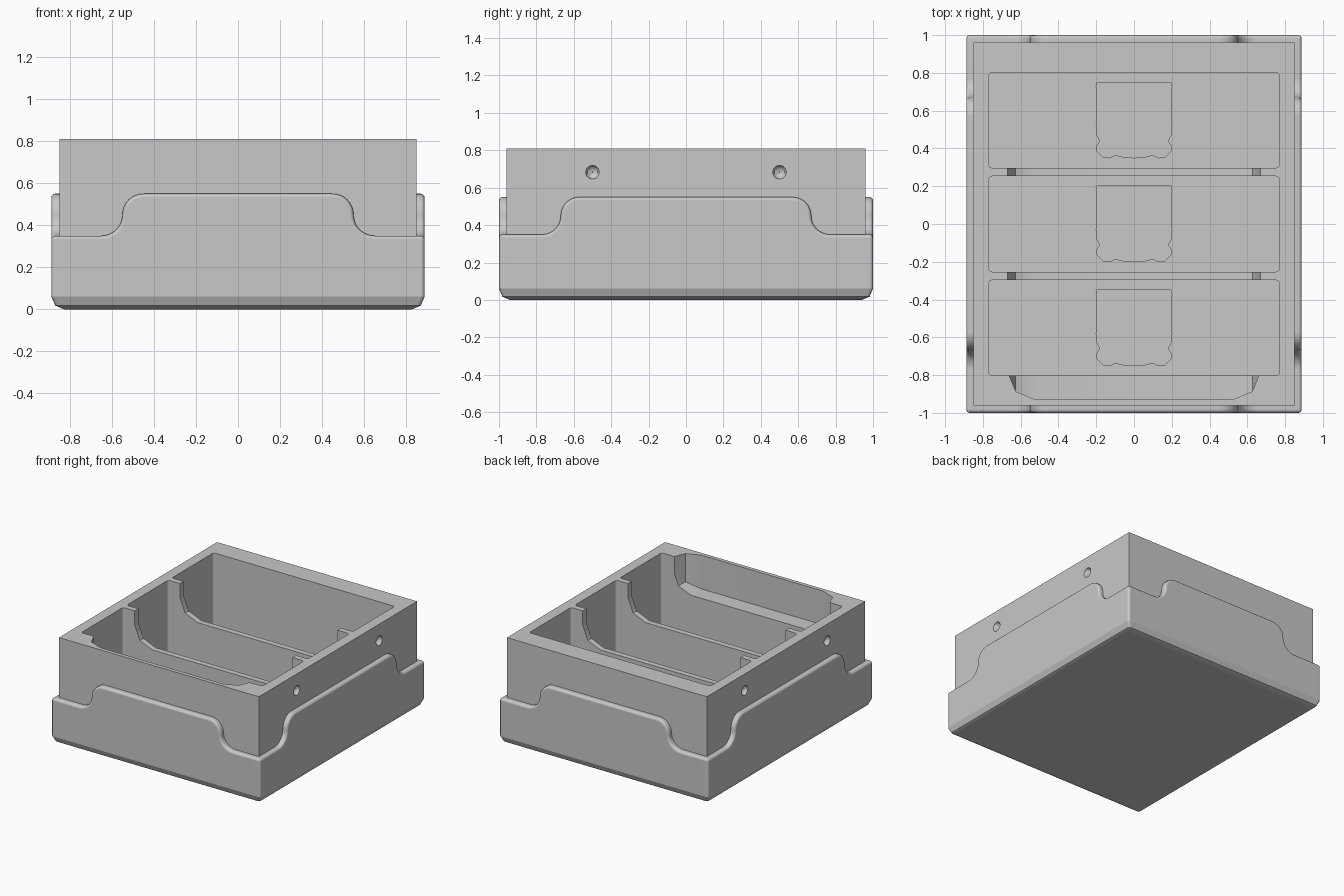
import bpy, bmesh, math
from mathutils import Matrix

if "Cube" in bpy.data.objects:
    bpy.data.objects.remove(bpy.data.objects["Cube"], do_unlink=True)

grey = bpy.data.materials.new("plain_grey")
grey.use_nodes = True
COLOUR = (0.58, 0.58, 0.58, 1)
grey.diffuse_color = COLOUR
grey.node_tree.nodes["Principled BSDF"].inputs["Base Color"].default_value = COLOUR


def make_object(name, bm):
    bmesh.ops.recalc_face_normals(bm, faces=bm.faces)
    mesh = bpy.data.meshes.new(name)
    bm.to_mesh(mesh)
    bm.free()
    mesh.materials.append(grey)
    obj = bpy.data.objects.new(name, mesh)
    bpy.context.collection.objects.link(obj)
    return obj


def rounded_rect(hx, hy, r, steps=4):
    pts = []
    for k, (sx, sy) in enumerate([(1, 1), (-1, 1), (-1, -1), (1, -1)]):
        for i in range(steps + 1):
            a = math.pi / 2 * (k + i / steps)
            pts.append((sx * (hx - r) + r * math.cos(a), sy * (hy - r) + r * math.sin(a)))
    return pts


def loft(name, rings, cy=0):
    """Stack outlines of equal length, given as (outline, z)."""
    bm = bmesh.new()
    loops = [[bm.verts.new((x, y + cy, z)) for x, y in pts] for pts, z in rings]
    n = len(loops[0])
    for a, b in zip(loops, loops[1:]):
        for i in range(n):
            bm.faces.new((a[i], a[(i + 1) % n], b[(i + 1) % n], b[i]))
    bm.faces.new(loops[0])
    bm.faces.new(loops[-1])
    return make_object(name, bm)


def combine(target, tool, operation="DIFFERENCE"):
    mod = target.modifiers.new("combine", "BOOLEAN")
    mod.operation = operation
    mod.solver = "EXACT"
    mod.object = tool
    bpy.context.view_layer.objects.active = target
    bpy.ops.object.modifier_apply(modifier=mod.name)
    bpy.data.objects.remove(tool, do_unlink=True)


def smooth(obj):
    bpy.ops.object.select_all(action="DESELECT")
    obj.select_set(True)
    bpy.context.view_layer.objects.active = obj
    bpy.ops.object.shade_smooth_by_angle(angle=math.radians(35))
    weighted = obj.modifiers.new("even_shading", "WEIGHTED_NORMAL")
    weighted.keep_sharp = True


# Inner block with three bays
HX, HY, TOP, FLOOR = 0.85, 0.96, 0.81, 0.075
block_outline = [(HX, HY), (-HX, HY), (-HX, -HY), (HX, -HY)]
body = loft("tray_body", [(block_outline, 0.05), (block_outline, TOP)])

# Scalloped outline of the shallow floor recess
half = [(0.0, -0.2), (0.06, -0.195), (0.1, -0.185), (0.13, -0.2), (0.165, -0.195),
        (0.195, -0.165), (0.198, -0.14), (0.18, -0.11), (0.195, -0.08), (0.2, -0.03),
        (0.195, 0.06), (0.2, 0.18), (0.195, 0.2)]
recess = half + [(-x, y) for x, y in reversed(half[1:])]

for cy in (-0.55, 0, 0.55):
    bay = rounded_rect(0.77, 0.253, 0.02)
    combine(body, loft("bay_cutter", [(bay, FLOOR), (bay, 1.0)], cy))
    combine(body, loft("recess_cutter", [(recess, FLOOR - 0.012), (recess, FLOOR + 0.1)], cy))

# Wide notch through the dividers and into the front wall:
# rounded corners in plan, crossed with a rounded lower profile
plan = rounded_rect(0.67, 0.84, 0.15, 2)
profile = rounded_rect(0.67, 0.375, 0.15, 2)
notch = loft("notch_cutter", [(plan, 0.3), (plan, 1.1)], -0.09)
lower = loft("notch_profile", [(profile, -1.2), (profile, 1.2)])
lower.data.transform(Matrix.Translation((0, 0, 0.925)) @ Matrix.Rotation(math.pi / 2, 4, "X"))
combine(notch, lower, "INTERSECT")
combine(body, notch)

# Small dimples on both sides
for sx in (-1, 1):
    for y in (-0.5, 0.5):
        bm = bmesh.new()
        bmesh.ops.create_uvsphere(bm, u_segments=8, v_segments=6, radius=0.037)
        bmesh.ops.translate(bm, verts=bm.verts, vec=(sx * HX, y, 0.683))
        combine(body, make_object("dimple_cutter", bm))
smooth(body)

# Base with softened lower edge
OUT_X, OUT_Y, BASE = 0.888, 1.0, 0.06
rings = [(rounded_rect(OUT_X - d, OUT_Y - d, 0.018), z)
         for d, z in [(0.06, 0), (0.018, 0.018), (0, BASE)]]
smooth(loft("base", rings))


# Skirt panels with a raised middle
def skirt_panel(name, half_width, flat, place):
    low, high, r, n = 0.35, 0.55, 0.1, 8
    right = [(half_width, BASE), (half_width, low)]
    for i in range(n + 1):
        a = math.pi / 2 * i / n
        right.append((flat + 2 * r - r * math.sin(a), low + r - r * math.cos(a)))
    for i in range(1, n + 1):
        a = math.pi / 2 * i / n
        right.append((flat + r * math.cos(a), high - r + r * math.sin(a)))
    outline = right + [(-u, z) for u, z in reversed(right)]
    bm = bmesh.new()
    inner = [bm.verts.new((u, 0, z)) for u, z in outline]
    outer = [bm.verts.new((u, 1, z)) for u, z in outline]
    m = len(outline)
    bm.faces.new(inner)
    bm.faces.new(outer)
    for i in range(m):
        bm.faces.new((inner[i], inner[(i + 1) % m], outer[(i + 1) % m], outer[i]))
    for v in bm.verts:
        v.co = place(v.co.x, v.co.y, v.co.z)
    bmesh.ops.recalc_face_normals(bm, faces=bm.faces)
    # Round the outer rim and the two upper corners, leaving the bottom flat
    rim = [bm.edges.get((outer[i], outer[i + 1])) for i in range(m - 1)]
    rim += [bm.edges.get((inner[i], outer[i])) for i in (1, m - 2)]
    bmesh.ops.bevel(bm, geom=rim, offset=0.018, segments=3, profile=0.5, affect="EDGES")
    smooth(make_object(name, bm))


for s, front, side in ((-1, "front", "right"), (1, "back", "left")):
    skirt_panel(front + "_skirt", OUT_X, 0.45,
                lambda u, t, z: (u, s * (0.95 + (OUT_Y - 0.95) * t), z))
    skirt_panel(side + "_skirt", OUT_Y, 0.57,
                lambda u, t, z: (s * (0.84 + (OUT_X - 0.84) * t), u, z))
